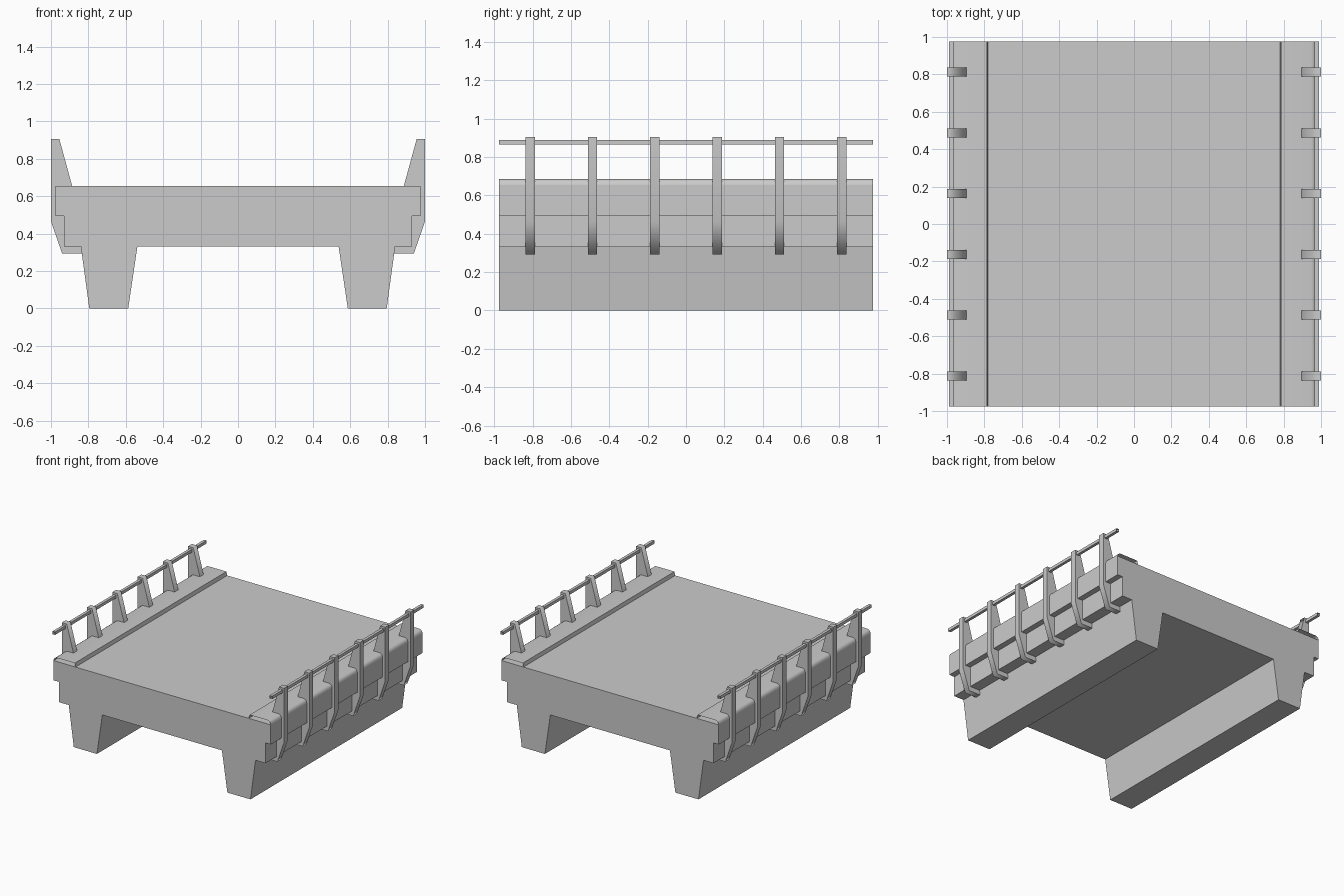
import bpy
import bmesh
from math import radians, sin, cos, pi

cube = bpy.data.objects.get("Cube")
if cube:
    bpy.data.objects.remove(cube, do_unlink=True)

concrete = bpy.data.materials.new("concrete_grey")
concrete.use_nodes = True
GREY = (0.6, 0.6, 0.6, 1)
concrete.diffuse_color = GREY
concrete.node_tree.nodes["Principled BSDF"].inputs["Base Color"].default_value = GREY

HALF_LENGTH = 0.975


def extrude(name, profile, y0, y1, closed=True, caps=True, smooth=None):
    """Sweep an x-z profile along y."""
    bm = bmesh.new()
    front = [bm.verts.new((x, y0, z)) for x, z in profile]
    back = [bm.verts.new((x, y1, z)) for x, z in profile]
    n = len(profile)
    for i in range(n if closed else n - 1):
        j = (i + 1) % n
        bm.faces.new((front[i], front[j], back[j], back[i]))
    if caps:
        bm.faces.new(front)
        bm.faces.new(back[::-1])
    bmesh.ops.recalc_face_normals(bm, faces=bm.faces)
    # An open sheet must face upward
    if not closed and sum(f.normal.z * f.calc_area() for f in bm.faces) < 0:
        bmesh.ops.reverse_faces(bm, faces=bm.faces)
    mesh = bpy.data.meshes.new(name)
    bm.to_mesh(mesh)
    bm.free()
    mesh.materials.append(concrete)
    obj = bpy.data.objects.new(name, mesh)
    bpy.context.collection.objects.link(obj)
    if smooth:
        bpy.ops.object.select_all(action='DESELECT')
        obj.select_set(True)
        bpy.context.view_layer.objects.active = obj
        bpy.ops.object.shade_smooth_by_angle(angle=radians(smooth))
    return obj


def mirrored(profile, side):
    return [(side * x, z) for x, z in profile]


# Deck slab with stepped edges and two tapered beams
half = [(0.977, 0.655), (0.977, 0.495), (0.93, 0.495), (0.93, 0.33), (0.84, 0.33),
        (0.795, 0), (0.587, 0), (0.538, 0.33)]
extrude("bridge_deck", half + mirrored(half, -1)[::-1], -HALF_LENGTH, HALF_LENGTH)

# Profiles of the raised walkway, the railing and its posts
R = 0.03
walkway = [(0.78, 0.655), (0.787, 0.685)]
walkway += [(0.977 - R + R * sin(a), 0.655 + R * cos(a))
            for a in (i * pi / 8 for i in range(5))]
rail = [(0.965, 0.866), (0.988, 0.866), (0.988, 0.89), (0.965, 0.89)]
post = [(0.955, 0.905), (1, 0.905), (1, 0.465), (0.94, 0.292), (0.83, 0.292),
        (0.83, 0.45), (0.887, 0.655)]

for side, label in ((1, "left"), (-1, "right")):
    extrude(f"{label}_walkway", mirrored(walkway, side), -HALF_LENGTH, HALF_LENGTH,
            closed=False, caps=False, smooth=40)
    extrude(f"{label}_rail", mirrored(rail, side), -HALF_LENGTH, HALF_LENGTH, caps=False)
    for i in range(6):
        y = (i - 2.5) * 0.325
        extrude(f"{label}_post_{i + 1}", mirrored(post, side), y - 0.024, y + 0.024, smooth=80)
